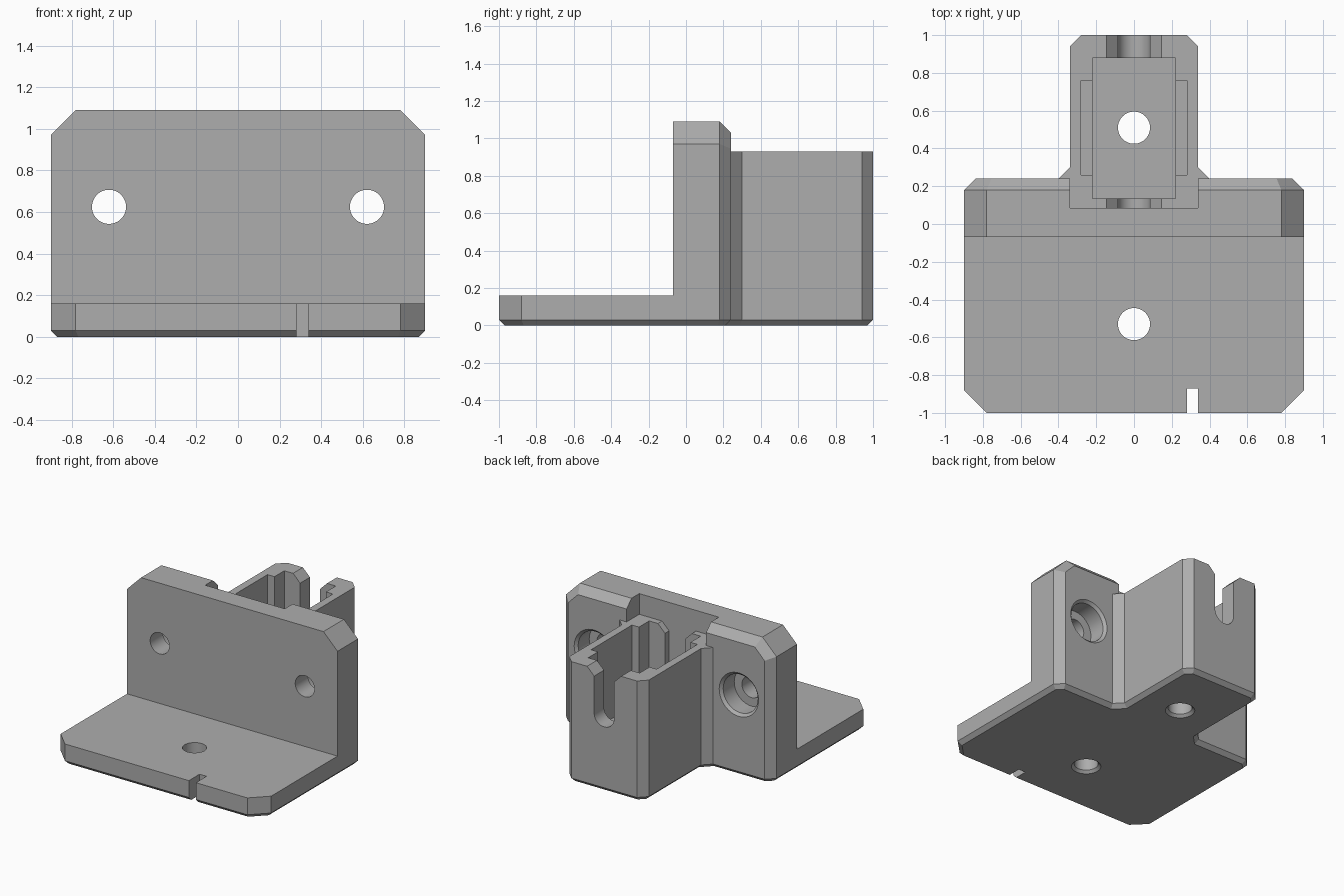
import bpy, bmesh, math
from mathutils import Vector

if "Cube" in bpy.data.objects:
    bpy.data.objects.remove(bpy.data.objects["Cube"])

grey = bpy.data.materials.new("matte grey")
grey.use_nodes = True
grey.diffuse_color = (0.42, 0.42, 0.42, 1)
grey.node_tree.nodes["Principled BSDF"].inputs["Base Color"].default_value = grey.diffuse_color


def loft(name, layers, axis="Z"):
    """Solid through matching 2D outlines, each given as (outline, depth)."""
    bm = bmesh.new()
    rings = []
    for outline, d in layers:
        rings.append([bm.verts.new((a, b, d) if axis == "Z" else (a, d, b)) for a, b in outline])
    n = len(rings[0])
    bm.faces.new(rings[0])
    bm.faces.new(rings[-1])
    for r, s in zip(rings, rings[1:]):
        for i in range(n):
            j = (i + 1) % n
            bm.faces.new((r[i], r[j], s[j], s[i]))
    bmesh.ops.recalc_face_normals(bm, faces=bm.faces)
    mesh = bpy.data.meshes.new(name)
    bm.to_mesh(mesh)
    bm.free()
    mesh.materials.append(grey)
    ob = bpy.data.objects.new(name, mesh)
    bpy.context.collection.objects.link(ob)
    return ob


def inset(outline, d):
    """Mitred inward offset of a counter-clockwise outline."""
    pts = [Vector(p) for p in outline]
    out = []
    for i, p in enumerate(pts):
        e1 = (p - pts[i - 1]).normalized()
        e2 = (pts[(i + 1) % len(pts)] - p).normalized()
        n1, n2 = Vector((-e1.y, e1.x)), Vector((-e2.y, e2.x))
        out.append(p + (n1 + n2) * d / (1 + n1.dot(n2)))
    return out


def mirrored(half):
    """Right half, listed bottom to top, completed on the left."""
    return half + [(-x, y) for x, y in reversed(half)]


def circle(r, x, y, n=48):
    return [(x + r * math.cos(2 * math.pi * i / n), y + r * math.sin(2 * math.pi * i / n)) for i in range(n)]


def box(name, x0, x1, y0, y1, z0, z1):
    outline = [(x0, y0), (x1, y0), (x1, y1), (x0, y1)]
    return loft(name, [(outline, z0), (outline, z1)])


def combine(target, tool, operation):
    tool.hide_render = True
    mod = target.modifiers.new("combine", "BOOLEAN")
    mod.operation, mod.solver, mod.object = operation, "EXACT", tool
    bpy.ops.object.select_all(action="DESELECT")
    bpy.context.view_layer.objects.active = target
    target.select_set(True)
    bpy.ops.object.modifier_apply(modifier=mod.name)
    bpy.data.objects.remove(tool)


# Base slab with chamfered lower edge
foot = mirrored([(0.78, -1), (0.9, -0.88), (0.9, 0.18), (0.84, 0.24), (0.4, 0.24),
                 (0.34, 0.3), (0.34, 0.94), (0.28, 1)])
bracket = loft("mounting_bracket", [(inset(foot, 0.03), 0), (foot, 0.03), (foot, 0.16)])

# Upright plate with chamfered rear edge
plate = mirrored([(0.9, 0.03), (0.9, 0.97), (0.78, 1.09)])
combine(bracket, loft("upright_plate", [(plate, -0.07), (plate, 0.18), (inset(plate, 0.06), 0.24)], "Y"), "UNION")

# Rear housing with flared root
housing = mirrored([(0.34, 0.1), (0.4, 0.16), (0.4, 0.24), (0.34, 0.3), (0.34, 0.94), (0.28, 1)])
combine(bracket, loft("rear_housing", [(housing, 0.03), (housing, 0.93)]), "UNION")

# Recess behind the plate top, then the housing pocket and its side slots
cuts = [box("top_recess", -0.34, 0.34, 0.085, 0.4, 0.93, 1.3),
        box("pocket", -0.22, 0.22, 0.135, 0.88, 0.16, 1.2),
        box("side_slots", -0.28, 0.28, 0.26, 0.76, 0.3, 1.2),
        box("edge_notch", 0.28, 0.34, -1.1, -0.87, -0.1, 0.3)]

# Round-bottomed channel with a flared mouth
arc = [(0.085 * math.sin(t * math.pi / 24), 0.585 - 0.085 * math.cos(t * math.pi / 24)) for t in range(1, 13)]
channel = mirrored(arc + [(0.085, 0.87), (0.145, 0.93), (0.145, 1.2)])
cuts.append(loft("channel", [(channel, 0.085), (channel, 1.1)], "Y"))

# Vertical screw holes, countersunk underneath
for y in (-0.53, 0.51):
    wide, hole = circle(0.105, 0, y), circle(0.085, 0, y)
    cuts.append(loft("floor_hole", [(wide, -0.01), (wide, 0), (hole, 0.02), (hole, 0.4)]))

# Plate screw holes with rear counterbores
for x in (-0.62, 0.62):
    hole, bore, rim = (circle(r, x, 0.625) for r in (0.082, 0.148, 0.168))
    cuts.append(loft("plate_hole", [(hole, -0.2), (hole, 0.085), (bore, 0.085),
                                    (bore, 0.22), (rim, 0.24), (rim, 0.3)], "Y"))

for cutter in cuts:
    combine(bracket, cutter, "DIFFERENCE")

bpy.ops.object.shade_smooth_by_angle(angle=math.radians(20))
